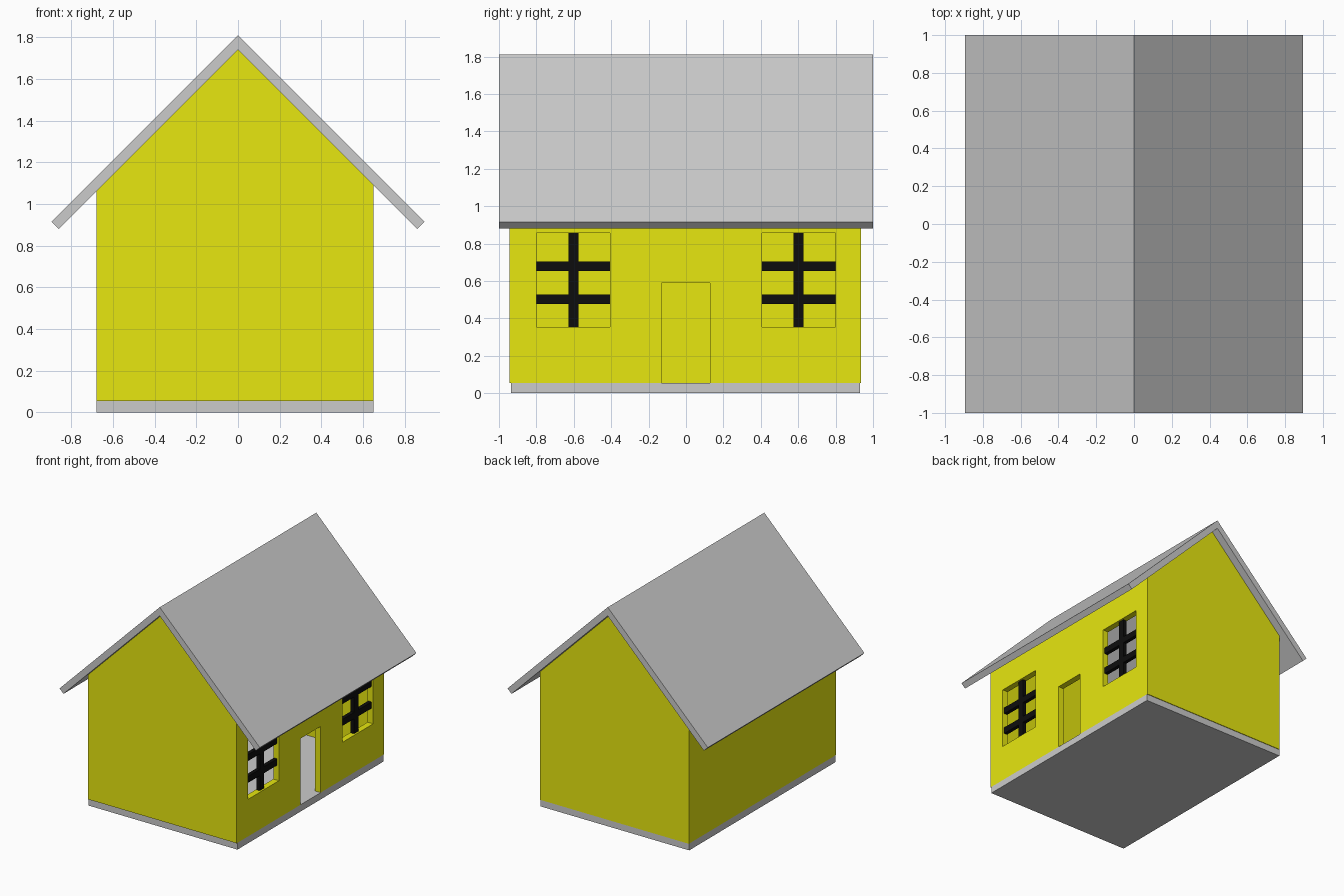
import bpy, bmesh

if "Cube" in bpy.data.objects:
    bpy.data.objects.remove(bpy.data.objects["Cube"])


def material(name, colour):
    m = bpy.data.materials.new(name)
    m.diffuse_color = (*colour, 1)
    m.use_nodes = True
    m.node_tree.nodes["Principled BSDF"].inputs["Base Color"].default_value = m.diffuse_color
    return m


yellow = material("yellow_paint", (0.8, 0.8, 0.005))
black = material("black_paint", (0.004, 0.004, 0.004))


def make_object(name, bm, mat=None):
    bmesh.ops.recalc_face_normals(bm, faces=bm.faces)
    me = bpy.data.meshes.new(name)
    bm.to_mesh(me)
    bm.free()
    ob = bpy.data.objects.new(name, me)
    bpy.context.collection.objects.link(ob)
    if mat:
        me.materials.append(mat)
    return ob


def prism(name, profile, y0, y1, mat=None):
    """Extrude an x-z profile along y."""
    bm = bmesh.new()
    face = bm.faces.new([bm.verts.new((x, y0, z)) for x, z in profile])
    ext = bmesh.ops.extrude_face_region(bm, geom=[face])["geom"]
    verts = [v for v in ext if isinstance(v, bmesh.types.BMVert)]
    bmesh.ops.translate(bm, verts=verts, vec=(0, y1 - y0, 0))
    return make_object(name, bm, mat)


def box(name, x0, x1, y0, y1, z0, z1, mat=None):
    return prism(name, [(x0, z0), (x1, z0), (x1, z1), (x0, z1)], y0, y1, mat)


XL, XR = -0.68, 0.65       # outer faces of the side walls
YF, YB = -0.945, 0.935     # outer faces of the end walls
T, BASE, PEAK = 0.05, 0.055, 1.74


def under_roof(x):
    return PEAK - abs(x)


# Floor slab
box("floor_slab", XL, XR, -0.935, 0.93, 0, BASE)

# Roof: mitred chevron with square-cut eaves
prism("roof", [(-0.895, 0.915), (0, 1.81), (0.895, 0.915),
               (0.86, 0.88), (0, PEAK), (-0.86, 0.88)], -1, 1)

# End walls: the back one has a separate gable
eave = under_roof(XR)
prism("front_wall", [(XL, BASE), (XR, BASE), (XR, eave), (0, PEAK),
                     (XL, under_roof(XL))], YF, YF + T, yellow)
prism("back_wall", [(XL, BASE), (XR, BASE), (XR, eave), (-XR, eave),
                    (XL, under_roof(XL))], YB - T, YB, yellow)
prism("back_gable", [(-XR, eave), (XR, eave), (0, PEAK)], YB - T, YB, yellow)

# Side walls, tops sloped to meet the roof
walls = {}
for name, x0, x1 in (("left_wall", XL, XL + T), ("right_wall", XR - T, XR)):
    walls[name] = prism(name, [(x0, BASE), (x1, BASE), (x1, under_roof(x1)),
                               (x0, under_roof(x0))], YF + T, YB - T, yellow)

# Door and window openings
openings = {"door": (-0.13, 0.127, 0.0, 0.59)}
for side, c in (("front", -0.602), ("back", 0.602)):
    openings[side + "_window"] = (c - 0.196, c + 0.196, 0.355, 0.857)
for name, (y0, y1, z0, z1) in openings.items():
    cutter = box(name + "_cutter", 0.5, 0.75, y0, y1, z0, z1, yellow)
    cutter.hide_render = True
    mod = walls["right_wall"].modifiers.new(name, "BOOLEAN")
    mod.operation, mod.solver, mod.object = "DIFFERENCE", "EXACT", cutter

# Apply the openings, then drop the cutters
right = walls["right_wall"]
bpy.context.view_layer.update()
cut = bpy.data.meshes.new_from_object(
    right.evaluated_get(bpy.context.evaluated_depsgraph_get()))
right.modifiers.clear()
right.data = cut
for name in openings:
    bpy.data.objects.remove(bpy.data.objects[name + "_cutter"])

# Window bars: one upright and two rails each
for side in ("front", "back"):
    y0, y1, z0, z1 = openings[side + "_window"]
    c = (y0 + y1) / 2
    box(side + "_window_upright", 0.605, 0.635, c - 0.027, c + 0.027, z0, z1, black)
    for label, z in (("lower", 0.502), ("upper", 0.678)):
        box(f"{side}_window_{label}_rail", 0.605, 0.635, y0, y1,
            z - 0.026, z + 0.026, black)
